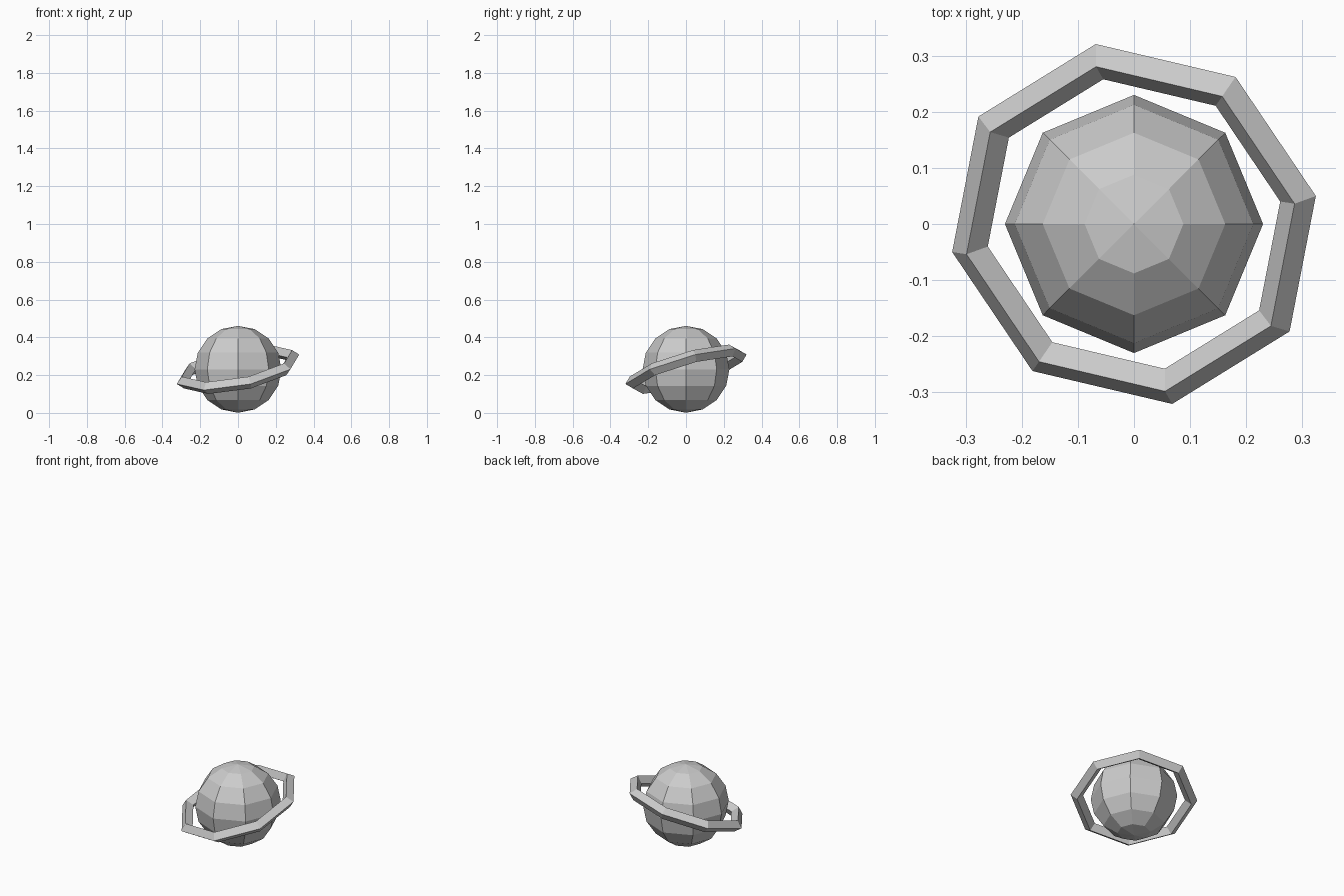
import bpy
from mathutils import Matrix, Vector

if "Cube" in bpy.data.objects:
    bpy.data.objects.remove(bpy.data.objects["Cube"])

CENTRE = Vector((0, 0, 0.231))
RADIUS = 0.23

# Low-poly globe
bpy.ops.mesh.primitive_uv_sphere_add(segments=8, ring_count=8, radius=RADIUS, location=CENTRE)
bpy.context.object.name = "planet_globe"

# Tilted eight-sided ring with a diamond cross-section
bpy.ops.mesh.primitive_torus_add(major_segments=8, minor_segments=4,
                                 major_radius=0.304, minor_radius=0.033)
ring = bpy.context.object
ring.name = "planet_ring"
u = Vector((0.961, 0.148, 0.231)).normalized()
n = u.cross(Vector((-0.207, 0.953, 0.231))).normalized()
tilt = Matrix((u, n.cross(u), n)).transposed()
ring.matrix_world = Matrix.Translation(CENTRE) @ tilt.to_4x4()

# Thin hanging thread
bottom, top = CENTRE.z + RADIUS - 0.005, 2.0
bpy.ops.mesh.primitive_cylinder_add(vertices=4, radius=0.0012, depth=top - bottom,
                                    location=(0, 0, (top + bottom) / 2))
bpy.context.object.name = "hanging_thread"

for obj in bpy.data.objects:
    obj.data.shade_flat()
